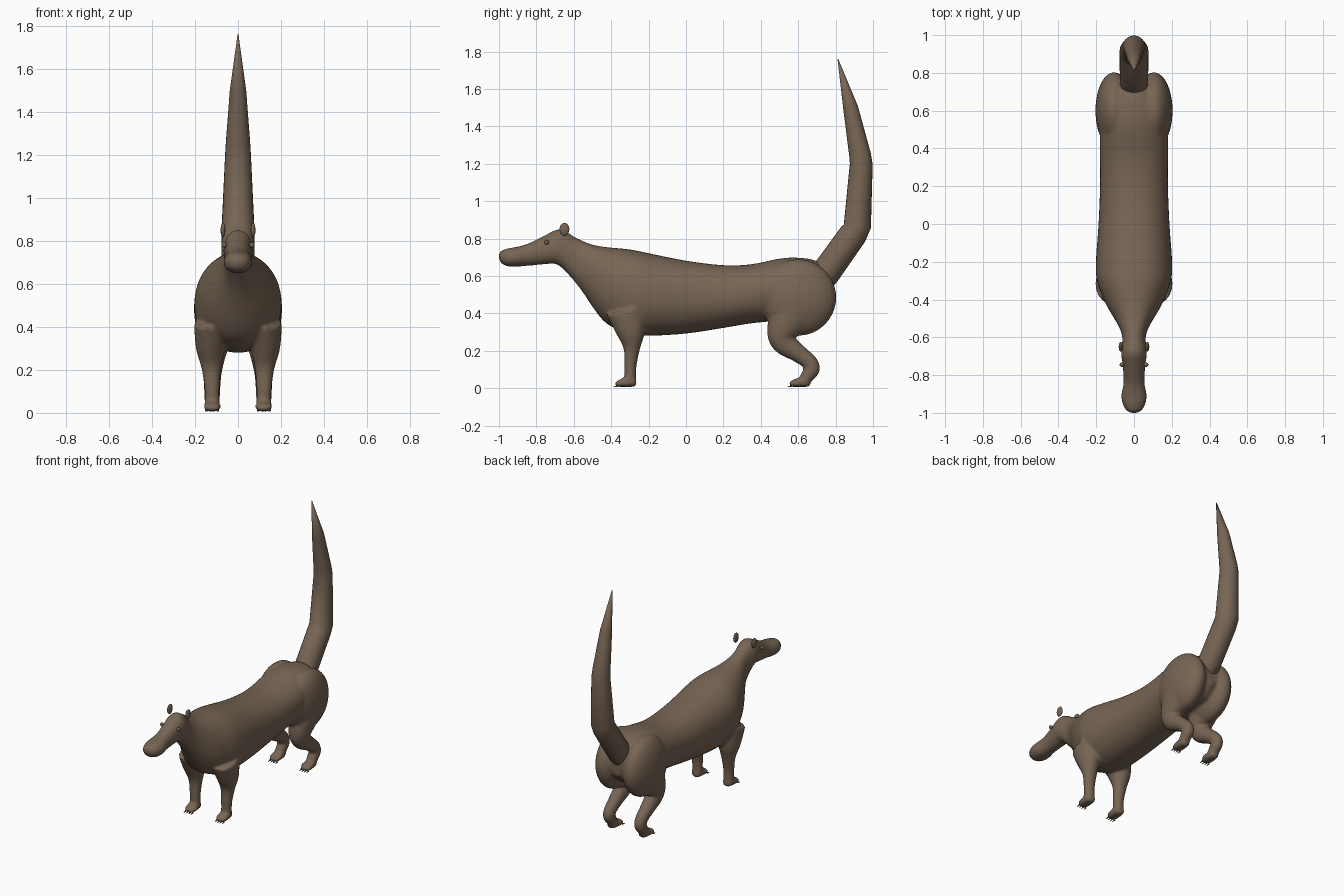
import bpy, bmesh, math
from mathutils import Vector, Matrix

if "Cube" in bpy.data.objects:
    bpy.data.objects.remove(bpy.data.objects["Cube"])

fur = bpy.data.materials.new("brown fur")
fur.diffuse_color = (0.185, 0.130, 0.088, 1)
fur.use_nodes = True
fur.node_tree.nodes["Principled BSDF"].inputs["Base Color"].default_value = fur.diffuse_color
X = Vector((1, 0, 0))


def spline(rows, steps):
    """Catmull-Rom resampling of the ring parameters."""
    out = []
    for i in range(len(rows) - 1):
        p0, p1 = rows[max(i - 1, 0)], rows[i]
        p2, p3 = rows[i + 1], rows[min(i + 2, len(rows) - 1)]
        for s in range(steps):
            t = s / steps
            out.append([0.5 * (2 * b + (c - a) * t + (2 * a - 5 * b + 4 * c - d) * t * t
                               + (3 * b - a - 3 * c + d) * t ** 3)
                        for a, b, c, d in zip(p0, p1, p2, p3)])
    out.append(rows[-1])
    return out


def tube(bm, rows, upright=False, power=2.0, sides=24):
    """Loft rings (x, y, z, half width, half height) along a path."""
    rings = []
    for i, (x, y, z, rx, rv) in enumerate(rows):
        a, b = rows[max(i - 1, 0)], rows[min(i + 1, len(rows) - 1)]
        tangent = Vector((0, b[1] - a[1], b[2] - a[2])).normalized()
        up = Vector((0, 0, 1)) if upright else tangent.cross(X)
        ring = []
        for k in range(sides):
            c, s = math.cos(math.tau * k / sides), math.sin(math.tau * k / sides)
            u = math.copysign(abs(c) ** (2 / power), c) * rx
            v = math.copysign(abs(s) ** (2 / power), s) * rv
            ring.append(bm.verts.new(Vector((x, y, z)) + X * u + up * v))
        rings.append(ring)
    for r0, r1 in zip(rings, rings[1:]):
        for k in range(sides):
            j = (k + 1) % sides
            bm.faces.new((r0[k], r0[j], r1[j], r1[k]))
    bm.faces.new(rings[0][::-1])
    bm.faces.new(rings[-1])


def ball(bm, centre, size):
    m = Matrix.Translation(centre) @ Matrix.Diagonal((*size, 1))
    bmesh.ops.create_uvsphere(bm, u_segments=24, v_segments=16, radius=1, matrix=m)


def finish(bm, name):
    bmesh.ops.recalc_face_normals(bm, faces=bm.faces)
    me = bpy.data.meshes.new(name)
    bm.to_mesh(me)
    bm.free()
    me.materials.append(fur)
    me.shade_smooth()
    ob = bpy.data.objects.new(name, me)
    bpy.context.collection.objects.link(ob)
    return ob


# Head, neck and torso: y, underside, top, half width
torso = [(-1.0, .69, .722, .02), (-.985, .665, .737, .043), (-.95, .651, .748, .062),
         (-.9, .65, .757, .067), (-.84, .655, .775, .055), (-.75, .663, .82, .06),
         (-.70, .665, .845, .067), (-.66, .64, .848, .066), (-.6, .575, .812, .062),
         (-.55, .51, .787, .077), (-.5, .435, .768, .105), (-.45, .37, .758, .135),
         (-.4, .33, .752, .16), (-.3, .288, .742, .196), (-.2, .28, .722, .202),
         (0, .292, .682, .188), (.2, .322, .658, .18), (.35, .347, .663, .18),
         (.5, .36, .693, .18), (.6, .36, .698, .17), (.7, .38, .68, .12),
         (.77, .45, .62, .05)]
body = bmesh.new()
tube(body, spline([(0, y, (a + b) / 2, w, (b - a) / 2) for y, a, b, w in torso], 4),
     upright=True, power=2.15, sides=40)

# Legs: y, z, half width, half depth, x
front_leg = [(-.32, .42, .08, .11, .125), (-.295, .30, .068, .078, .128),
             (-.29, .21, .047, .044, .124), (-.298, .12, .036, .034, .121),
             (-.298, .06, .035, .033, .12), (-.30, .028, .035, .032, .12)]
hind_leg = [(.58, .42, .085, .13, .115), (.52, .31, .072, .09, .115),
            (.525, .245, .055, .068, .118), (.595, .19, .045, .05, .12),
            (.66, .14, .04, .043, .12), (.674, .10, .038, .042, .12),
            (.645, .06, .036, .036, .12), (.63, .03, .034, .03, .12)]
for side in (-1, 1):
    for leg in (front_leg, hind_leg):
        tube(body, spline([(side * x, y, z, w, d) for y, z, w, d, x in leg], 4))
    # Haunch
    ball(body, (side * .105, .6, .485), (.1, .205, .205))
    # Paws
    for toe, heel in ((-.378, -.265), (.552, .665)):
        n = heel - toe
        paw = [(0, .022, .022, .012), (.1, .024, .035, .017), (.3, .029, .041, .022),
               (.7, .034, .036, .027), (.93, .032, .03, .025), (1, .03, .02, .016)]
        tube(body, [(side * .12, toe + n * t, z, w, h) for t, z, w, h in paw],
             upright=True, power=2.6)

# Fuse the parts into one soft skin
ob = finish(body, "body")
rm = ob.modifiers.new("fuse", 'REMESH')
rm.mode = 'VOXEL'
rm.voxel_size = 0.009
rm.use_smooth_shade = True
sm = ob.modifiers.new("soften", 'SMOOTH')
sm.factor = 0.5
sm.iterations = 10

# Upright tail
tail = bmesh.new()
tube(tail, [(0, .66, .49, .06, .06), (0, .745, .615, .075, .078), (0, .895, .825, .076, .075),
            (0, .916, .865, .076, .073), (0, .937, 1.2, .06, .061), (0, .93, 1.25, .057, .058),
            (0, .88, 1.5, .038, .04), (0, .812, 1.76, .002, .002)])
finish(tail, "tail")

# Ears, eyes and claws, mirrored
for side, label in ((-1, "right"), (1, "left")):
    ear = bmesh.new()
    ball(ear, (side * .07, -.65, .85), (.011, .026, .034))
    finish(ear, label + "_ear")
    eye = bmesh.new()
    ball(eye, (side * .064, -.745, .78), (.012, .012, .012))
    finish(eye, label + "_eye")
    claws = bmesh.new()
    for toe in (-.376, .554):
        for k in range(4):
            m = (Matrix.Translation((side * .12 + (k - 1.5) * .018, toe, .009))
                 @ Matrix.Rotation(math.radians(100), 4, 'X'))
            bmesh.ops.create_cone(claws, cap_ends=True, segments=8, radius1=.006,
                                  radius2=.001, depth=.024, matrix=m)
    finish(claws, label + "_claws")
